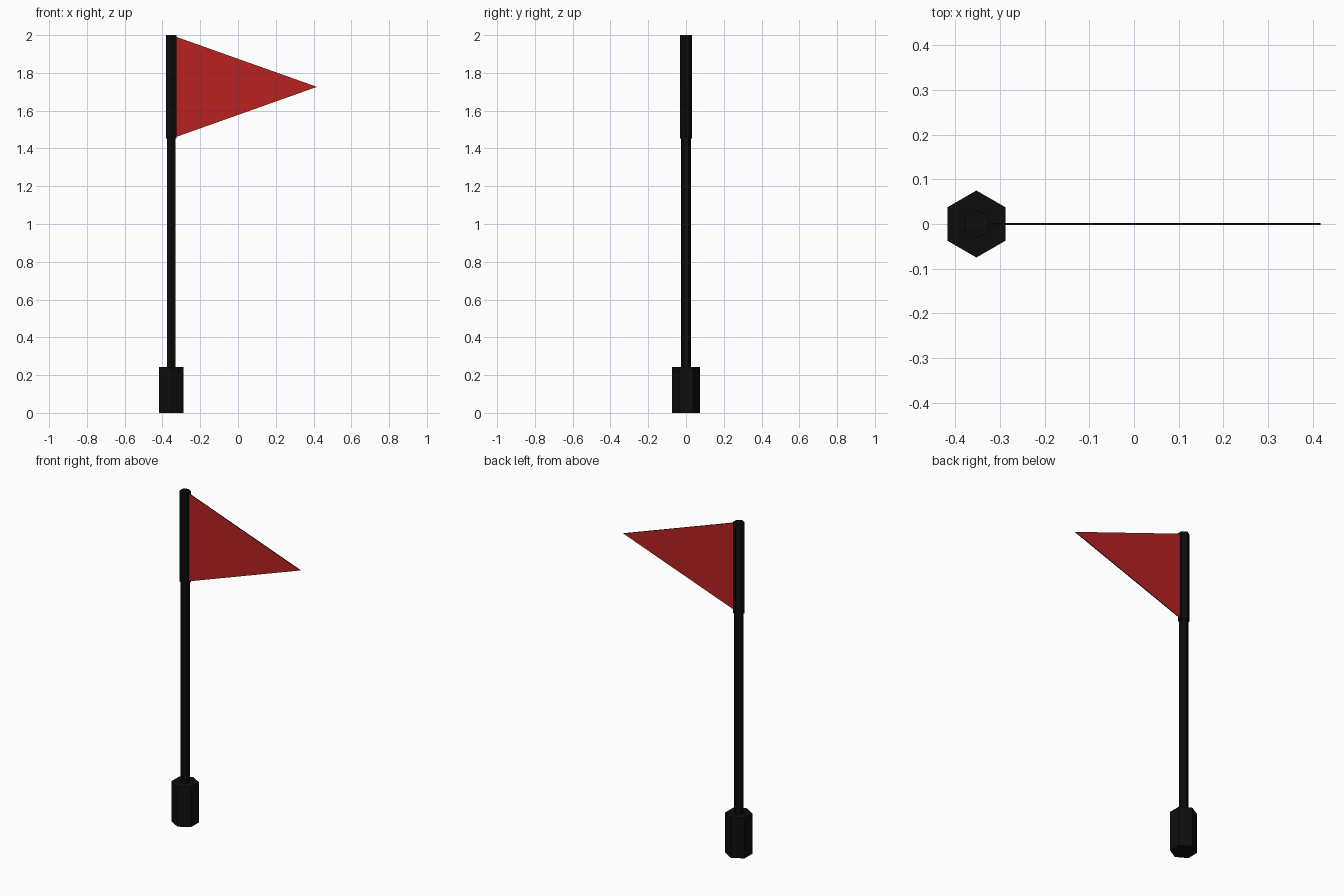
import bpy, bmesh, math

if "Cube" in bpy.data.objects:
    bpy.data.objects.remove(bpy.data.objects["Cube"])

POLE_X = -0.353


def material(name, rgb):
    m = bpy.data.materials.new(name)
    m.diffuse_color = (*rgb, 1.0)
    m.use_nodes = True
    m.node_tree.nodes["Principled BSDF"].inputs["Base Color"].default_value = m.diffuse_color
    return m


black = material("black", (0.004, 0.004, 0.004))
red = material("red", (0.48, 0.016, 0.016))


def extruded(name, points, direction, mats):
    """Closed prism: a flat outline swept along a vector."""
    bm = bmesh.new()
    face = bm.faces.new([bm.verts.new(p) for p in points])
    result = bmesh.ops.extrude_face_region(bm, geom=[face], use_keep_orig=True)
    moved = [g for g in result["geom"] if isinstance(g, bmesh.types.BMVert)]
    bmesh.ops.translate(bm, vec=direction, verts=moved)
    bmesh.ops.recalc_face_normals(bm, faces=bm.faces)
    mesh = bpy.data.meshes.new(name)
    bm.to_mesh(mesh)
    bm.free()
    for m in mats:
        mesh.materials.append(m)
    obj = bpy.data.objects.new(name, mesh)
    bpy.context.collection.objects.link(obj)
    return obj


def hex_post(name, radius, z0, z1):
    """Six-sided post with corners pointing to front and back."""
    angles = [math.radians(90 + 60 * i) for i in range(6)]
    ring = [(POLE_X + radius * math.cos(a), radius * math.sin(a), z0) for a in angles]
    return extruded(name, ring, (0, 0, z1 - z0), [black])


# Handle, pole and the sleeve that holds the flag
hex_post("handle", 0.075, 0.0, 0.243)
hex_post("pole", 0.026, 0.243, 1.452)
hex_post("flag_sleeve", 0.032, 1.452, 2.0)

# Thin pennant: red sides with a black rim
half = 0.0025
root_x, tip_x, mid_z = POLE_X + 0.02, 0.418, 1.726
root_h = 0.274 * (tip_x - root_x) / (tip_x - POLE_X)
outline = [(root_x, -half, mid_z + root_h), (root_x, -half, mid_z - root_h), (tip_x, -half, mid_z)]
flag = extruded("pennant", outline, (0, 2 * half, 0), [red, black])
for p in flag.data.polygons:
    p.material_index = 0 if abs(p.normal.y) > 0.5 else 1
